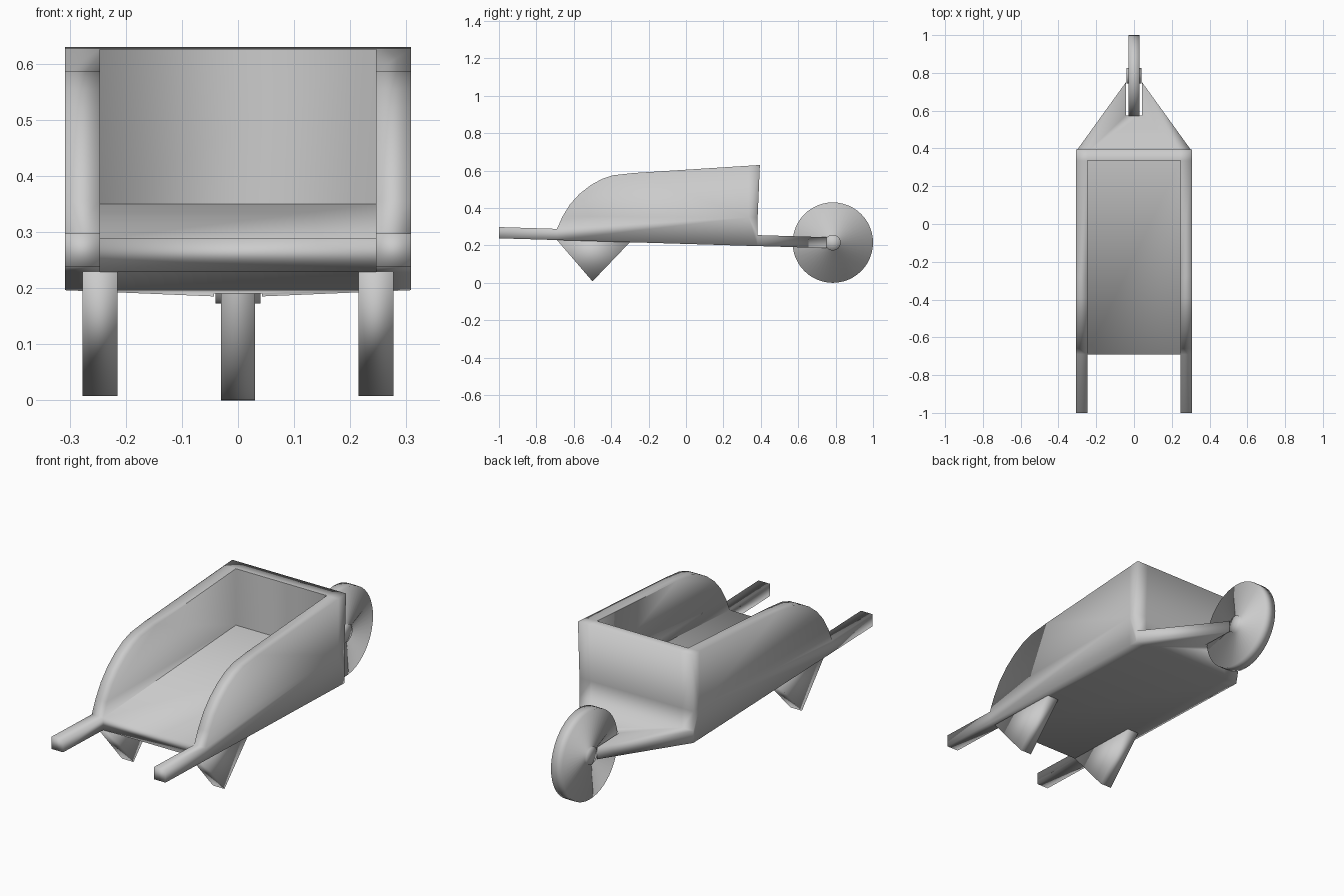
import bpy
import bmesh
import math

cube = bpy.data.objects.get("Cube")
if cube:
    bpy.data.objects.remove(cube, do_unlink=True)

# One plain grey for the whole model
grey = bpy.data.materials.new("plain_grey")
grey.use_nodes = True
colour = (0.6, 0.6, 0.6, 1)
grey.diffuse_color = colour
grey.node_tree.nodes["Principled BSDF"].inputs["Base Color"].default_value = colour


def finish(name, bm):
    bmesh.ops.recalc_face_normals(bm, faces=bm.faces)
    for face in bm.faces:
        face.smooth = True
    mesh = bpy.data.meshes.new(name)
    bm.to_mesh(mesh)
    bm.free()
    mesh.materials.append(grey)
    obj = bpy.data.objects.new(name, mesh)
    bpy.context.collection.objects.link(obj)


def add_loft(faces, lower, upper):
    """Add a closed solid between two outlines; walls shared with a neighbour cancel out."""
    n = len(lower)
    rings = [lower, upper]
    for i in range(n):
        j = (i + 1) % n
        rings.append([lower[i], lower[j], upper[j], upper[i]])
    for ring in rings:
        points = [tuple(round(c, 4) for c in p) for p in ring]
        key = frozenset(points)
        if key in faces:
            del faces[key]
        else:
            faces[key] = points


def add_prism(faces, profile, x0, x1):
    """Extrude a (y, z) profile across x."""
    add_loft(faces, [(x0, y, z) for y, z in profile], [(x1, y, z) for y, z in profile])


def build(faces):
    """Welded mesh from the collected faces."""
    bm = bmesh.new()
    verts = {}
    for points in faces.values():
        for p in points:
            if p not in verts:
                verts[p] = bm.verts.new(p)
        bm.faces.new([verts[p] for p in points])
    return bm


# The frame dips gently towards the wheel
def frame_top(y):
    return 0.267 - 0.031 * y


def frame_bottom(y):
    return 0.208 - 0.03 * y


HANDLE, FRONT, INNER_BACK, BACK, FORK = -1, -0.69, 0.335, 0.395, 0.383
INNER, OUTER = 0.246, 0.308
FLOOR_BACK, RIM_BACK, RIM_KINK = 0.35, 0.626, 0.587

# Cross-sections of the tray and frame in (y, z)
rail = [(HANDLE, frame_bottom(HANDLE)), (HANDLE, frame_top(HANDLE)),
        (FRONT, frame_top(FRONT)), (FRONT, frame_bottom(FRONT))]
floor = [(FRONT, frame_bottom(FRONT)), (FRONT, frame_top(FRONT)),
         (INNER_BACK, FLOOR_BACK), (INNER_BACK, frame_bottom(INNER_BACK))]
wall = [(FRONT, frame_top(FRONT)), (-0.66, 0.355), (-0.62, 0.42),
        (-0.57, 0.475), (-0.51, 0.522), (-0.45, 0.555), (-0.39, 0.575),
        (-0.28, RIM_KINK), (INNER_BACK, RIM_BACK), (INNER_BACK, FLOOR_BACK)]
end_low = [(INNER_BACK, frame_bottom(INNER_BACK)), (INNER_BACK, FLOOR_BACK),
           (FORK, FLOOR_BACK), (FORK, frame_top(FORK)), (FORK, frame_bottom(FORK))]
end_high = [(INNER_BACK, FLOOR_BACK), (INNER_BACK, RIM_BACK),
            (BACK, 0.63), (FORK, FLOOR_BACK)]

# Tray, handle rails and fork as one welded shell
body = {}
for x0, x1, cells in ((-OUTER, -INNER, (rail, floor, wall, end_low, end_high)),
                      (-INNER, INNER, (floor, end_low, end_high)),
                      (INNER, OUTER, (rail, floor, wall, end_low, end_high))):
    for cell in cells:
        add_prism(body, cell, x0, x1)

# Tapered fork with a slot for the wheel
half = [(INNER, FORK), (OUTER, FORK), (0.043, 0.75), (0.043, 0.575)]
outline = half + [(-x, y) for x, y in reversed(half)]
add_loft(body, [(x, y, frame_bottom(y)) for x, y in outline],
         [(x, y, frame_top(y)) for x, y in outline])
shell = build(body)


# Keep the inner rim and the edges of the floor crisp
def on_rim(v):
    return v.co.z > RIM_KINK - 0.001


def on_floor(v):
    share = (v.co.y - FRONT) / (INNER_BACK - FRONT)
    height = frame_top(FRONT) + share * (FLOOR_BACK - frame_top(FRONT))
    return abs(v.co.z - height) < 0.001


for edge in shell.edges:
    inside = all(abs(v.co.x) < INNER + 0.001 and v.co.y < INNER_BACK + 0.001
                 for v in edge.verts)
    reaches_back = any(v.co.y > FRONT + 0.001 for v in edge.verts)
    if inside and reaches_back and (all(map(on_rim, edge.verts))
                                    or all(map(on_floor, edge.verts))):
        edge.smooth = False
finish("tray_and_frame", shell)

# Wedge legs
leg = [(FRONT, frame_bottom(FRONT)), (-0.5, 0.008), (-0.3, frame_bottom(-0.3))]
for side, s in (("left", 1), ("right", -1)):
    leg_faces = {}
    add_prism(leg_faces, leg, s * 0.215, s * 0.277)
    finish(side + "_leg", build(leg_faces))

# Wheel with raised hub, turned about its axle
wheel = bmesh.new()
half = [(0, 0.04), (0.042, 0.04), (0.042, 0.03), (0.215, 0.03)]
section = half + [(r, -x) for r, x in reversed(half)]
axle = (0, 0.785, 0.215)
ring = [wheel.verts.new((x, axle[1], axle[2] + r)) for r, x in section]
edges = [wheel.edges.new(pair) for pair in zip(ring, ring[1:])]
bmesh.ops.spin(wheel, geom=ring + edges, cent=axle, axis=(1, 0, 0),
               angle=math.tau, steps=48)
bmesh.ops.remove_doubles(wheel, verts=wheel.verts, dist=0.0005)
finish("wheel", wheel)
